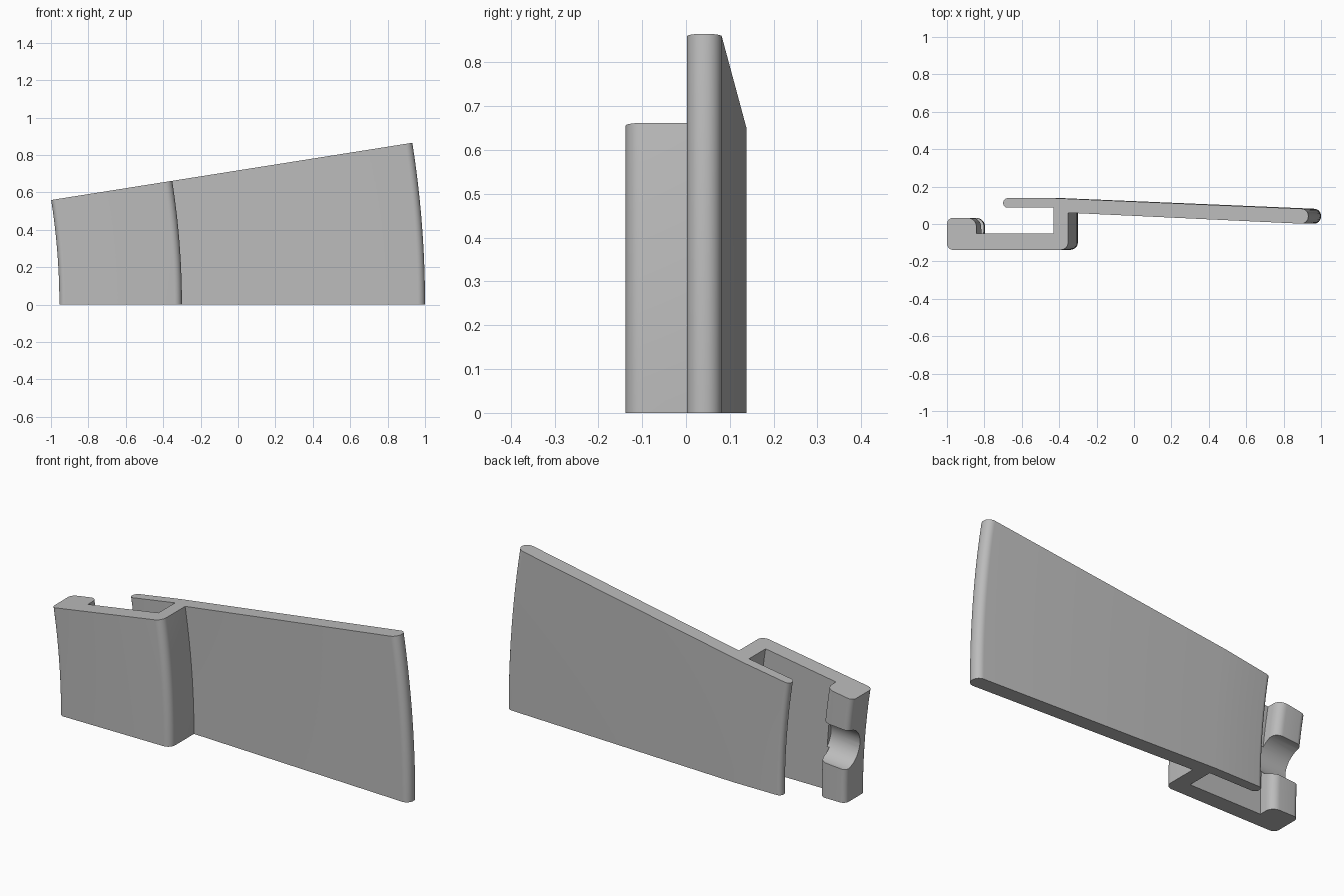
import bpy, bmesh, math
from mathutils import Vector

cube = bpy.data.objects.get("Cube")
if cube:
    bpy.data.objects.remove(cube, do_unlink=True)

CENTRE_X = -4.53             # sweep axis, parallel to y
SWEEP = math.radians(9)
STEPS = 24

grey = bpy.data.materials.new("plain_grey")
grey.use_nodes = True
colour = (0.5, 0.5, 0.5, 1)
grey.diffuse_color = colour
grey.node_tree.nodes["Principled BSDF"].inputs["Base Color"].default_value = colour


def fillet(corners, segments=8):
    """Round each (x, y, radius) corner of a closed outline."""
    outline = []
    for i, (x, y, radius) in enumerate(corners):
        p = Vector((x, y))
        if radius == 0:
            outline.append(p)
            continue
        a = (Vector(corners[i - 1][:2]) - p).normalized()
        b = (Vector(corners[(i + 1) % len(corners)][:2]) - p).normalized()
        half = a.angle(b) / 2
        centre = p + (a + b).normalized() * radius / math.sin(half)
        start = p + a * radius / math.tan(half) - centre
        end = p + b * radius / math.tan(half) - centre
        total = start.angle(end)
        for k in range(segments + 1):
            t = k / segments
            arc = start * math.sin((1 - t) * total) + end * math.sin(t * total)
            outline.append(centre + arc / math.sin(total))
    return outline


# Cross-section of the clip, web, tongue and long blade at ground level
section = fillet([
    (-0.955, -0.138, 0.03),   # clip wall
    (-0.30, -0.138, 0.04),
    (-0.30, 0.06, 0),         # web
    (1.0, 0.0, 0.038),        # blade tip
    (1.0, 0.08, 0.038),
    (-0.375, 0.138, 0),
    (-0.652, 0.138, 0.025),   # tongue
    (-0.652, 0.087, 0.025),
    (-0.379, 0.087, 0),       # inner channel
    (-0.379, -0.052, 0),
    (-0.797, -0.052, 0),      # hook
    (-0.797, 0.032, 0.045),
    (-0.955, 0.032, 0.03),
])

# Sweep the section along a shallow arc
bm = bmesh.new()
rings = []
for s in range(STEPS + 1):
    angle = SWEEP * s / STEPS
    rings.append([bm.verts.new((CENTRE_X + (p.x - CENTRE_X) * math.cos(angle), p.y,
                                (p.x - CENTRE_X) * math.sin(angle))) for p in section])
n = len(section)
for low, high in zip(rings, rings[1:]):
    for i in range(n):
        j = (i + 1) % n
        bm.faces.new((low[i], low[j], high[j], high[i]))
bm.faces.new(rings[0])
bm.faces.new(rings[-1])
bmesh.ops.recalc_face_normals(bm, faces=bm.faces)
mesh = bpy.data.meshes.new("clip_blade")
bm.to_mesh(mesh)
bm.free()
mesh.materials.append(grey)
blade = bpy.data.objects.new("clip_blade", mesh)
bpy.context.collection.objects.link(blade)

# Round groove across the middle of the hook
bpy.ops.mesh.primitive_cylinder_add(vertices=48, radius=0.106, depth=0.32,
                                    location=(-0.956, 0.03, 0.283),
                                    rotation=(0, math.pi / 2 - SWEEP / 2, 0))
cutter = bpy.context.object
cutter.name = "groove_cutter"
cutter.data.materials.append(grey)

bpy.ops.object.select_all(action="DESELECT")
blade.select_set(True)
bpy.context.view_layer.objects.active = blade
cut = blade.modifiers.new("hook_groove", "BOOLEAN")
cut.operation = "DIFFERENCE"
cut.solver = "EXACT"
cut.object = cutter
bpy.ops.object.modifier_apply(modifier=cut.name)
bpy.data.objects.remove(cutter, do_unlink=True)
bpy.ops.object.shade_smooth_by_angle(angle=math.radians(30))
